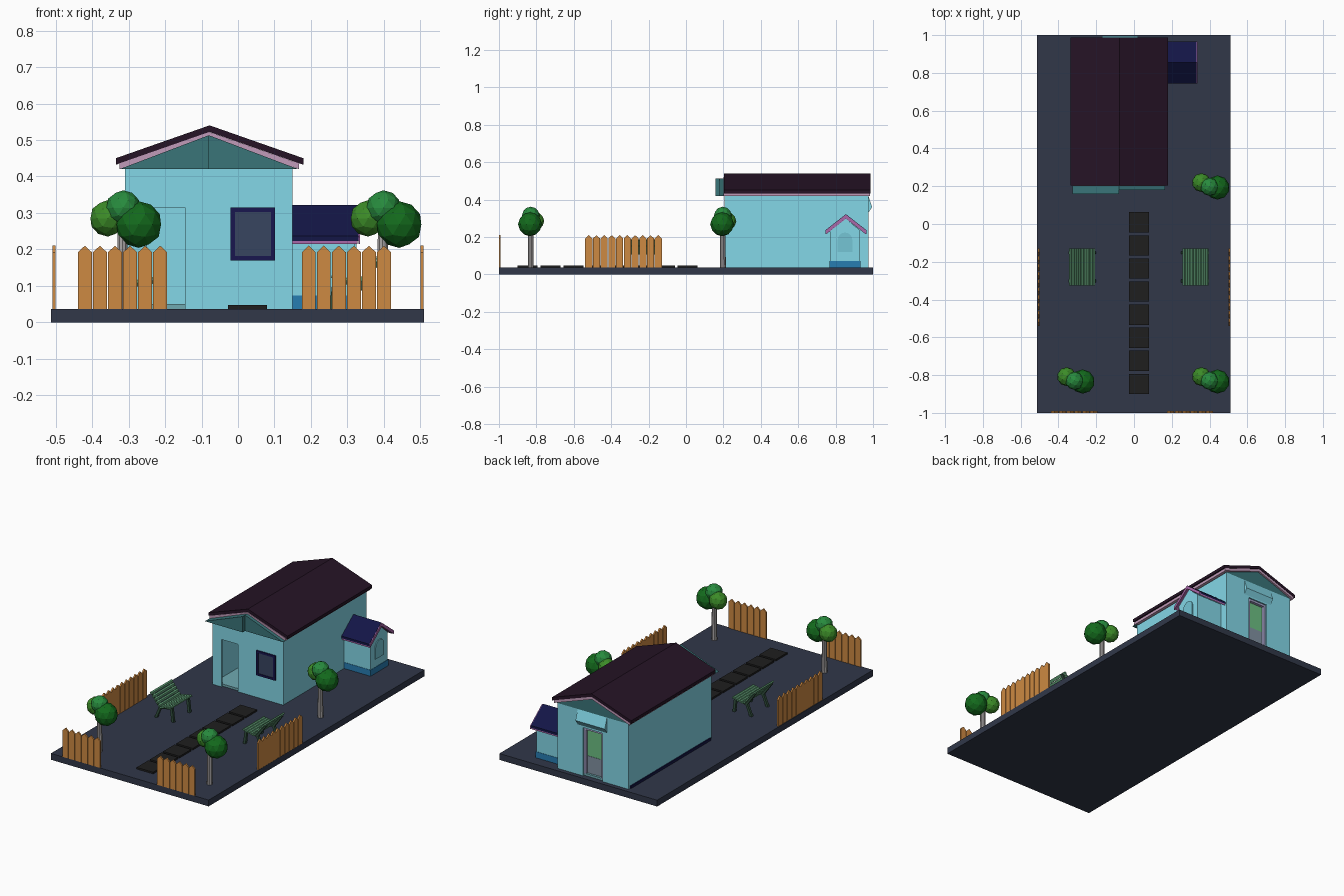
import bpy, bmesh, math
from mathutils import Vector, Matrix

if "Cube" in bpy.data.objects:
    bpy.data.objects.remove(bpy.data.objects["Cube"])


def mat(hexcol):
    m = bpy.data.materials.get(hexcol)
    if not m:
        m = bpy.data.materials.new(hexcol)
        rgb = [(int(hexcol[i:i + 2], 16) / 255) ** 2.2 for i in (0, 2, 4)]
        m.diffuse_color = (*rgb, 1)
        m.use_nodes = True
        m.node_tree.nodes["Principled BSDF"].inputs["Base Color"].default_value = m.diffuse_color
    return m


def finish(name, bm, col):
    bmesh.ops.recalc_face_normals(bm, faces=bm.faces[:])
    me = bpy.data.meshes.new(name)
    bm.to_mesh(me)
    bm.free()
    ob = bpy.data.objects.new(name, me)
    me.materials.append(mat(col))
    bpy.context.collection.objects.link(ob)
    return ob


def prisms(name, col, items):
    """Each item: (profile, axis, start, end); profile lies in the two other axes."""
    bm = bmesh.new()
    for pts, axis, a, b in items:
        def place(u, v, w):
            return {'x': (w, u, v), 'y': (u, w, v), 'z': (u, v, w)}[axis]
        n = len(pts)
        lo = [bm.verts.new(place(*p, a)) for p in pts]
        hi = [bm.verts.new(place(*p, b)) for p in pts]
        bm.faces.new(lo)
        bm.faces.new(hi)
        for i in range(n):
            j = (i + 1) % n
            bm.faces.new((lo[i], lo[j], hi[j], hi[i]))
    return finish(name, bm, col)


def box(x0, x1, y0, y1, z0, z1):
    return ([(x0, y0), (x1, y0), (x1, y1), (x0, y1)], 'z', z0, z1)


def chevron(c, half, eave, ridge, t):
    return [(c - half, eave), (c, ridge), (c + half, eave),
            (c + half, eave - t), (c, ridge - t), (c - half, eave - t)]


G = 0.037
CYAN, PINK, DARK, NAVY, TEAL = '82D6E6', 'C09AB8', '2A1A2A', '1A1C48', '3C7478'

# ground slab and stepping stones
prisms('ground_slab', '343A4A', [box(-.513, .51, -1, 1, 0, G)])
prisms('stepping_stones', '242424',
       [box(-.027, .08, y, y + .107, G, .047) for y in [-.90 + .1222 * i for i in range(8)]])

# hollow house walls with front doorway and back doorway
T = .01
prisms('house_walls', CYAN, [
    box(-.31, -.25, .205, .205 + T, G, .42), box(-.145, .15, .205, .205 + T, G, .42),
    box(-.25, -.145, .205, .205 + T, .315, .42),
    box(-.31, -.14, .965, .975, G, .42), box(-.015, .15, .965, .975, G, .42),
    box(-.14, -.015, .965, .975, .32, .42),
    box(-.31, -.31 + T, .215, .965, G, .42), box(.15 - T, .15, .215, .965, G, .42)])
prisms('back_door_header', CYAN,
       [([(.975, .33), (.995, .36), (.975, .42)], 'x', -.17, .02)])
prisms('house_floor', '6FA8B0', [box(-.30, .14, .215, .965, G, .05)])
prisms('wall_plinth', NAVY, [box(-.316, -.31, .22, .96, G, .052)])

# gables
prisms('front_gable', TEAL, [([(-.325, .42), (-.08, .42), (-.08, .513)], 'y', .158, .21),
                             ([(-.08, .42), (.165, .42), (-.08, .513)], 'y', .18, .21)])
prisms('back_gable', TEAL, [([(-.315, .42), (.155, .42), (-.08, .51)], 'y', .962, .975)])

# main roof: dark covering over a pink trim layer
prisms('roof_cover', DARK, [(chevron(-.078, .257, .45, .54, .018), 'y', .203, .987)])
prisms('roof_trim', PINK, [(chevron(-.079, .246, .436, .522, .016), 'y', .2, .985)])

# front window
prisms('window_frame', '1E1C50', [
    box(-.02, -.008, .197, .206, .17, .315), box(.09, .102, .197, .206, .17, .315),
    box(-.008, .09, .197, .206, .17, .182), box(-.008, .09, .197, .206, .303, .315)])
prisms('window_glass', '3A4660', [box(-.008, .09, .201, .206, .182, .303)])

# back door
prisms('back_door_frame', 'A8A4CC', [
    box(-.14, -.128, .935, .967, .05, .32), box(-.027, -.015, .935, .967, .05, .32),
    box(-.128, -.027, .935, .967, .308, .32)])
prisms('back_door_pane', '6CBE82', [box(-.128, -.027, .94, .95, .15, .308)])
prisms('back_door_panel', '8090A0', [box(-.128, -.027, .938, .952, .05, .15)])

# side annex
prisms('annex_walls', CYAN, [([(.77, G), (.93, G), (.93, .235), (.85, .303), (.77, .235)],
                              'x', .15, .32)])
prisms('annex_base', '2C7CB0', [box(.15, .322, .768, .932, G, .073)])
prisms('annex_roof', NAVY, [(chevron(.855, .11, .236, .322, .013), 'x', .15, .33)])
prisms('annex_roof_trim', 'A868A8', [(chevron(.855, .107, .226, .310, .012), 'x', .15, .328),
                                     (chevron(.855, .11, .234, .320, .02), 'x', .33, .335)])
arch = [(.811, .12), (.889, .12)] + [
    (.85 + .039 * math.cos(a), .185 + .039 * math.sin(a))
    for a in [math.pi * i / 8 for i in range(9)]]
prisms('annex_arched_window', '74C4D4', [(arch, 'x', .318, .325)])


# picket fences
def picket(c, half=.019):
    return [(c - half, G), (c + half, G), (c + half, .192), (c, .21), (c - half, .192)]


for side, start in (('left', -.42), ('right', .194)):
    prisms('front_fence_' + side, 'CC8844',
           [(picket(start + .0413 * i), 'y', -1, -.991) for i in range(6)])
for side, x in (('left', -.509), ('right', .5)):
    prisms('side_fence_' + side, 'CC8844',
           [(picket(-.52 + .0413 * i), 'x', x, x + .009) for i in range(10)])


# garden benches, mirrored about x = 0.025
def slats(p, q, n, s):
    """Row of boards running along y, between two (x, z) points."""
    p, q = Vector(p), Vector(q)
    d = (q - p) / n
    nrm = Vector((-d.y, d.x)).normalized() * .007
    out = []
    for i in range(n):
        a, b = p + d * (i + .04), p + d * (i + .96)
        m = (a + b) / 2 + nrm * 1.5
        prof = [a, b, b + nrm, m, a + nrm]
        out.append(([(.025 + s * (v.x - .025), v.y) for v in prof], 'y', -.325, -.13))
    return out


for side, s in (('left', 1), ('right', -1)):
    def mx(x):
        return .025 + s * (x - .025)
    prisms('bench_slats_' + side, '5C9670',
           slats((-.345, .183), (-.285, .108), 5, s) + slats((-.28, .106), (-.205, .122), 5, s))
    legs = []
    for y in (-.31, -.16):
        legs += [([(mx(x), z) for x, z in prof], 'y', y, y + .015) for prof in (
            [(-.215, G), (-.2, G), (-.21, .12), (-.225, .12)],
            [(-.325, G), (-.31, G), (-.28, .108), (-.295, .108)],
            [(-.295, .095), (-.21, .11), (-.21, .12), (-.28, .106)],
            [(-.295, .1), (-.28, .106), (-.338, .178), (-.348, .175)])]
    prisms('bench_frame_' + side, '345040', legs)

# trees: a trunk with three faceted leaf clumps
LEAVES = [('dark', .045, -.004, .268, .064, '1A6A22'),
          ('light', -.04, .022, .285, .05, '3E8A2C'),
          ('top', .002, .0, .314, .048, '2C8A40')]
for i, (x, y) in enumerate([(-.317, -.83), (.397, -.83), (.397, .197)]):
    bm = bmesh.new()
    bmesh.ops.create_cone(bm, cap_ends=True, segments=10, radius1=.016, radius2=.014,
                          depth=.24, matrix=Matrix.Translation((x, y, G + .12)))
    finish(f'tree_trunk_{i}', bm, 'A8A4A4')
    for label, dx, dy, z, r, col in LEAVES:
        bm = bmesh.new()
        bmesh.ops.create_icosphere(bm, subdivisions=2, radius=r,
                                   matrix=Matrix.Translation((x + dx, y + dy, z)))
        finish(f'tree_leaves_{label}_{i}', bm, col)
